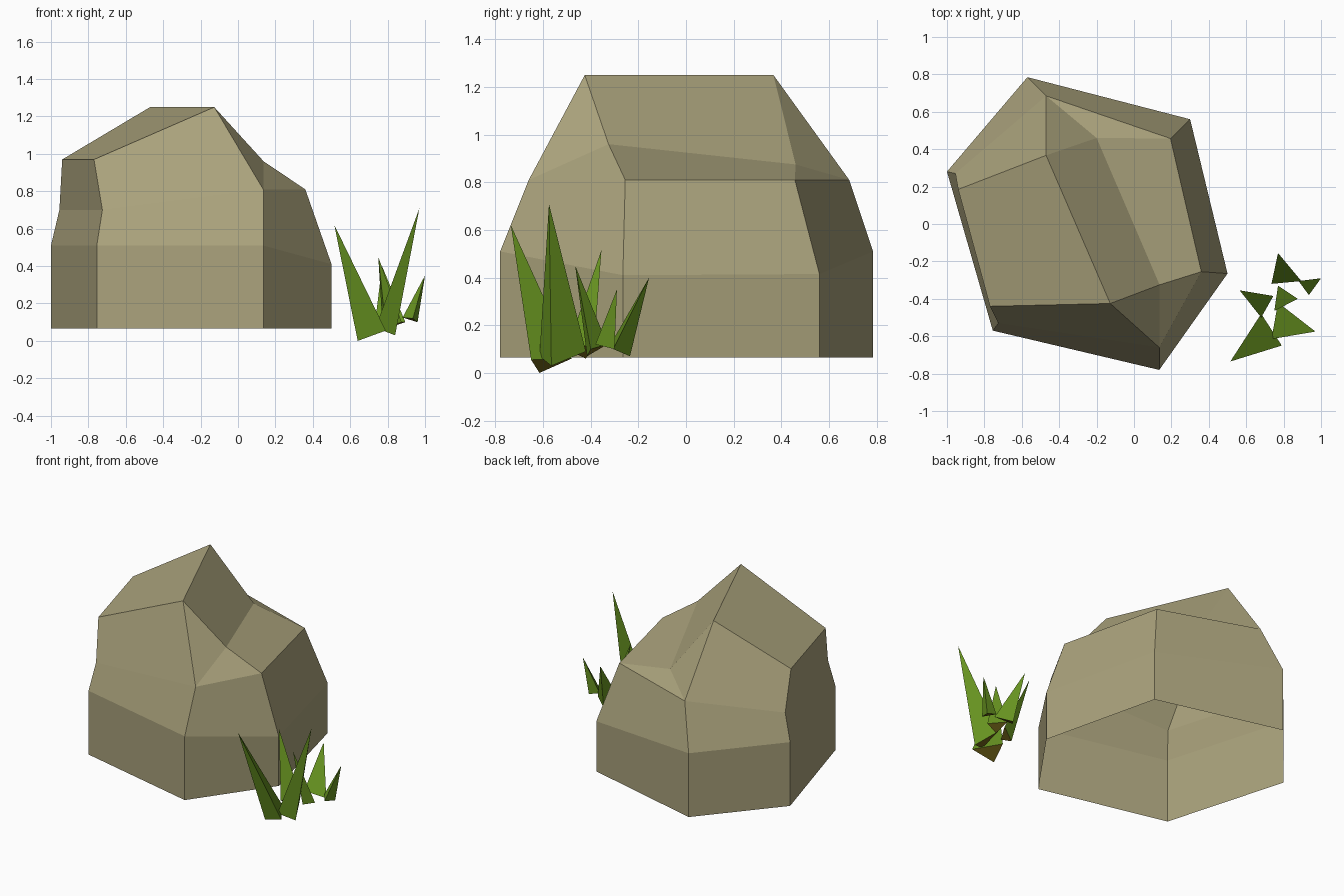
import bpy, bmesh

if "Cube" in bpy.data.objects:
    bpy.data.objects.remove(bpy.data.objects["Cube"])

def material(name, rgb):
    m = bpy.data.materials.new(name)
    m.diffuse_color = (*rgb, 1)
    m.use_nodes = True
    m.node_tree.nodes["Principled BSDF"].inputs["Base Color"].default_value = m.diffuse_color
    return m

stone = material("stone", (0.40, 0.36, 0.20))
green = material("grass_green", (0.14, 0.30, 0.015))
root = material("grass_root", (0.17, 0.13, 0.01))

def finish(bm, name, mats):
    me = bpy.data.meshes.new(name)
    bm.to_mesh(me)
    bm.free()
    ob = bpy.data.objects.new(name, me)
    bpy.context.collection.objects.link(ob)
    for m in mats:
        me.materials.append(m)

# Boulder: six-sided open-bottomed wall, counter-clockwise from back left (x, y, wall top)
outline = [(-0.57, 0.785, 0.51), (-1.0, 0.28, 0.51), (-0.755, -0.57, 0.51),
           (0.135, -0.78, 0.51), (0.50, -0.265, 0.41), (0.30, 0.56, 0.415)]
bm = bmesh.new()
foot = [bm.verts.new((x, y, 0.065)) for x, y, z in outline]
wall = [bm.verts.new(p) for p in outline]
# Shoulder ring above the wall
shoulder = [bm.verts.new(p) for p in
            [(-0.47, 0.685, 0.81), (-0.955, 0.27, 0.70), (-0.725, -0.53, 0.70),
             (0.135, -0.66, 0.81), (0.36, -0.255, 0.81), (0.195, 0.457, 0.81)]]
for low, high in ((foot, wall), (wall, shoulder)):
    for i in range(6):
        j = (i + 1) % 6
        bm.faces.new((low[i], low[j], high[j], high[i]))
# Left ledge, top ridge and the step on the right
a, b, c, d, e, f = shoulder
ledge_b, ledge_f, peak_f, peak_b, step_f, step_b = [bm.verts.new(p) for p in
    [(-0.94, 0.185, 0.97), (-0.77, -0.44, 0.97), (-0.127, -0.425, 1.25),
     (-0.47, 0.367, 1.25), (0.137, -0.325, 0.96), (-0.20, 0.46, 0.875)]]
for face in [(b, c, ledge_f, ledge_b), (c, d, peak_f, ledge_f),
             (a, b, ledge_b, peak_b), (ledge_b, ledge_f, peak_f, peak_b),
             (peak_b, peak_f, step_f, step_b), (step_b, step_f, e, f),
             (peak_f, d, step_f), (d, e, step_f),
             (f, a, step_b), (a, peak_b, step_b)]:
    bm.faces.new(face)
bmesh.ops.recalc_face_normals(bm, faces=bm.faces)
finish(bm, "boulder", [stone])

# Grass: three-sided spikes, each a tip and three root corners
blades = [
    [(0.515, -0.735, 0.62), (0.64, -0.615, 0.0), (0.79, -0.65, 0.055), (0.68, -0.48, 0.06)],
    [(0.97, -0.575, 0.71), (0.84, -0.565, 0.03), (0.77, -0.42, 0.09), (0.735, -0.615, 0.07)],
    [(0.565, -0.355, 0.515), (0.66, -0.42, 0.06), (0.68, -0.50, 0.10), (0.745, -0.385, 0.12)],
    [(0.75, -0.465, 0.45), (0.79, -0.415, 0.07), (0.875, -0.40, 0.10), (0.77, -0.33, 0.12)],
    [(0.77, -0.155, 0.40), (0.80, -0.235, 0.07), (0.735, -0.32, 0.115), (0.895, -0.305, 0.10)],
    [(1.0, -0.29, 0.35), (0.96, -0.30, 0.10), (0.88, -0.305, 0.125), (0.935, -0.38, 0.12)],
]
for n, points in enumerate(blades, 1):
    bm = bmesh.new()
    tip, *base = [bm.verts.new(p) for p in points]
    for i in range(3):
        bm.faces.new((base[i], base[(i + 1) % 3], tip))
    bm.faces.new(base[::-1]).material_index = 1
    bmesh.ops.recalc_face_normals(bm, faces=bm.faces)
    finish(bm, f"grass_blade_{n}", [green, root])
